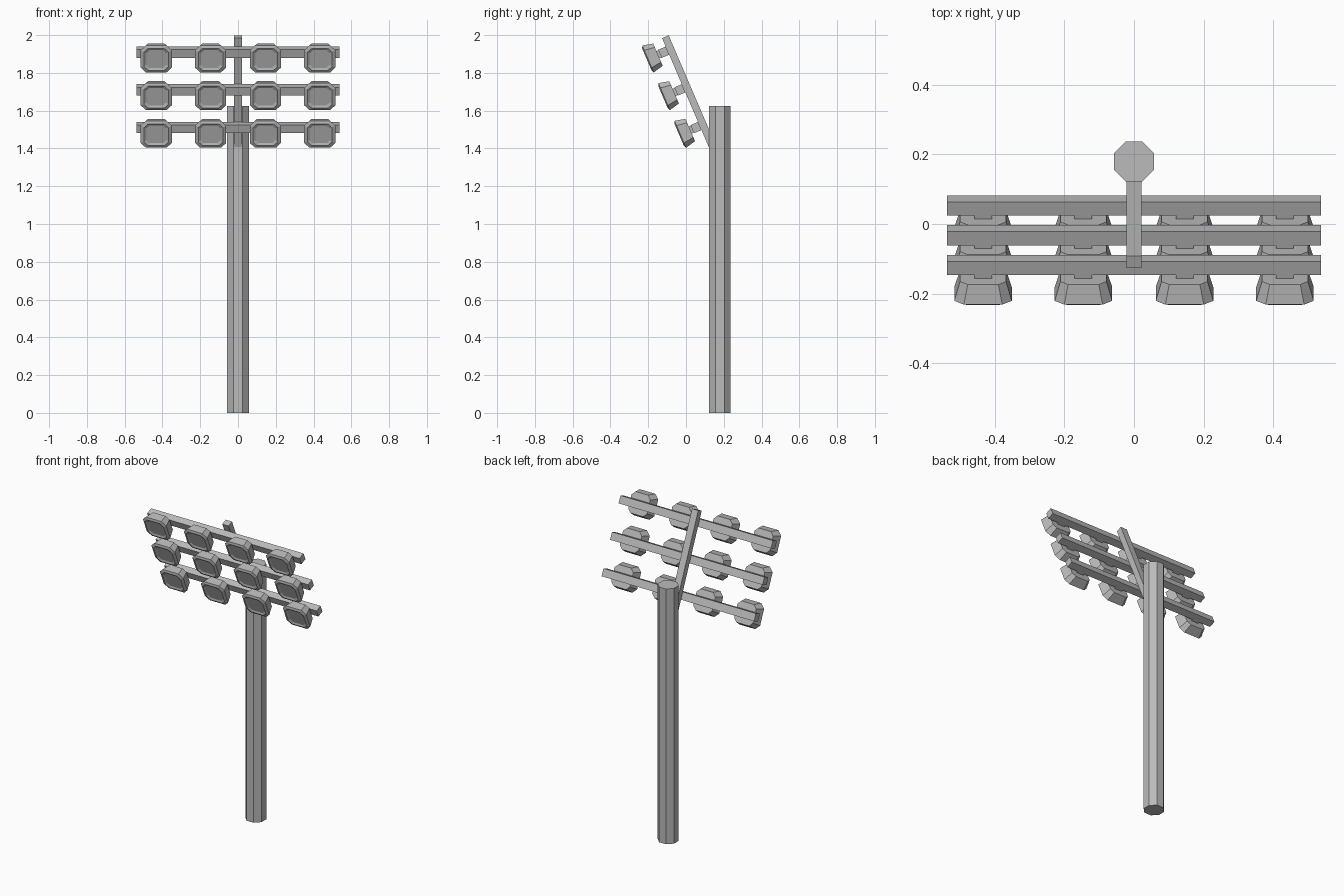
import bpy, bmesh, math
from mathutils import Matrix, Vector

if "Cube" in bpy.data.objects:
    bpy.data.objects.remove(bpy.data.objects["Cube"], do_unlink=True)

# Single painted metal colour
metal = bpy.data.materials.new("grey_metal")
metal.use_nodes = True
GREY = (0.5, 0.5, 0.5, 1)
metal.diffuse_color = GREY
for node in metal.node_tree.nodes:
    if node.type == "BSDF_PRINCIPLED":
        node.inputs["Base Color"].default_value = GREY

# Leaning frame: local y points to the back, local z up along the rack
FRAME = Matrix.Translation((0, -0.0325, 1.71)) @ Matrix.Rotation(math.radians(23.2), 4, "X")


def finish(name, bm, matrix):
    bmesh.ops.recalc_face_normals(bm, faces=bm.faces)
    mesh = bpy.data.meshes.new(name)
    bm.to_mesh(mesh)
    bm.free()
    mesh.materials.append(metal)
    obj = bpy.data.objects.new(name, mesh)
    obj.matrix_world = matrix
    bpy.context.collection.objects.link(obj)
    return obj


def box(name, low, high, matrix):
    low, high = Vector(low), Vector(high)
    bm = bmesh.new()
    bmesh.ops.create_cube(bm, size=1)
    bmesh.ops.scale(bm, vec=high - low, verts=bm.verts)
    bmesh.ops.translate(bm, vec=(low + high) / 2, verts=bm.verts)
    return finish(name, bm, matrix)


def cut_corner_ring(bm, half_x, half_z, y):
    # Rectangle with its four corners cut off
    cut = half_x / 3
    a, b = half_x - cut, half_z - cut
    points = [(half_x, b), (a, half_z), (-a, half_z), (-half_x, b),
              (-half_x, -b), (-a, -half_z), (a, -half_z), (half_x, -b)]
    return [bm.verts.new((x, y, z)) for x, z in points]


def lamp(name, matrix):
    # Tapered housing, bevelled rim and shallow recessed lens
    sections = [(0.066, 0.064, -0.033), (0.0825, 0.0775, -0.09),
                (0.065, 0.063, -0.097), (0.052, 0.051, -0.091)]
    bm = bmesh.new()
    rings = [cut_corner_ring(bm, *s) for s in sections]
    for r1, r2 in zip(rings, rings[1:]):
        for i in range(8):
            j = (i + 1) % 8
            bm.faces.new((r1[i], r1[j], r2[j], r2[i]))
    bm.faces.new(rings[0])
    bm.faces.new(rings[-1])
    return finish(name, bm, matrix)


# Octagonal pole
POLE_HEIGHT = 1.625
bm = bmesh.new()
bmesh.ops.create_cone(bm, cap_ends=True, segments=8, radius1=0.062, radius2=0.062,
                      depth=POLE_HEIGHT,
                      matrix=Matrix.Rotation(math.radians(22.5), 4, "Z"))
finish("pole", bm, Matrix.Translation((0, 0.179, POLE_HEIGHT / 2)))

# Leaning brace behind the crossbars
box("brace", (-0.022, 0.0215, -0.337), (0.022, 0.0595, 0.289), FRAME)

# Three crossbars, each with four lamps
for row, row_name in enumerate(("lower", "middle", "upper")):
    bar = FRAME @ Matrix.Translation((0, 0, (row - 1) * 0.217))
    box(row_name + "_crossbar", (-0.537, -0.0215, -0.0235), (0.537, 0.0215, 0.0235), bar)
    for n, x in enumerate((-0.433, -0.145, 0.145, 0.433), 1):
        place = bar @ Matrix.Translation((x, 0, 0))
        lamp(f"{row_name}_lamp_{n}", place)
        box(f"{row_name}_lamp_mount_{n}", (-0.025, -0.036, -0.02), (0.025, -0.018, 0.02), place)
